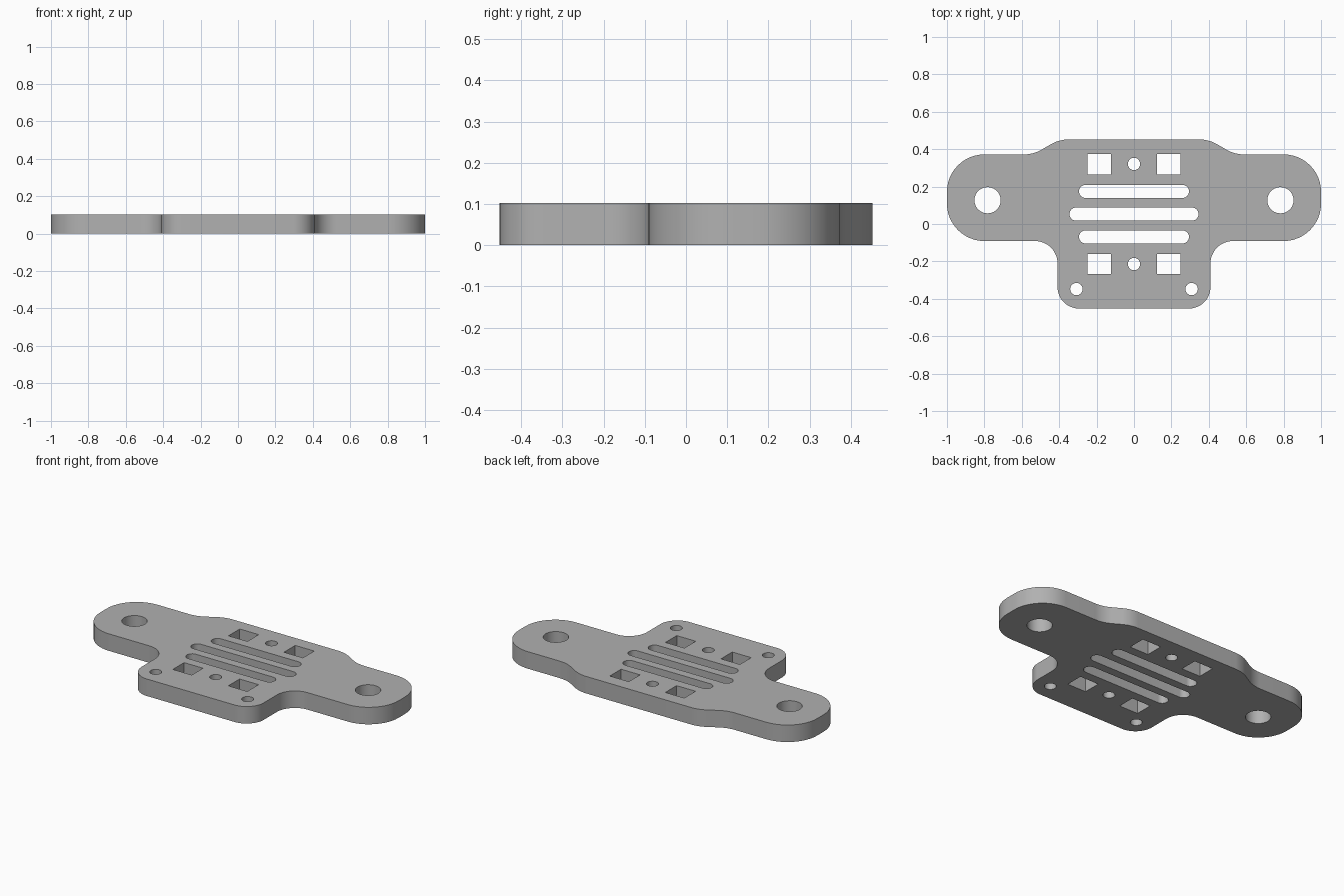
import bpy
import math
from mathutils import Vector

THICK = 0.103

cube = bpy.data.objects.get("Cube")
if cube:
    bpy.data.objects.remove(cube, do_unlink=True)

grey = bpy.data.materials.new("plain grey")
grey.use_nodes = True
colour = (0.44, 0.44, 0.44, 1)
grey.diffuse_color = colour
grey.node_tree.nodes["Principled BSDF"].inputs["Base Color"].default_value = colour


def fillet(corners, steps=12):
    """Round each (x, y, radius) corner of a closed outline with a tangent arc."""
    out = []
    for i, (x, y, r) in enumerate(corners):
        p = Vector((x, y))
        a = (Vector(corners[i - 1][:2]) - p).normalized()
        b = (Vector(corners[(i + 1) % len(corners)][:2]) - p).normalized()
        half = a.angle(b) / 2
        start = p + a * (r / math.tan(half))
        centre = p + (a + b).normalized() * (r / math.sin(half))
        sweep = math.pi - 2 * half
        if a.x * b.y - a.y * b.x > 0:
            sweep = -sweep
        for k in range(steps + 1):
            t = sweep * k / steps
            d = start - centre
            out.append(centre + Vector((d.x * math.cos(t) - d.y * math.sin(t),
                                        d.x * math.sin(t) + d.y * math.cos(t))))
    return out


def circle(x, y, r, n=40):
    return [Vector((x + r * math.cos(math.tau * k / n),
                    y + r * math.sin(math.tau * k / n))) for k in range(n)]


def slot(y, half, r, n=12):
    """Horizontal slot with round ends, centred on x = 0."""
    pts = []
    for side, turn in ((1, -math.pi / 2), (-1, math.pi / 2)):
        for k in range(n + 1):
            t = turn + math.pi * k / n
            pts.append(Vector((side * (half - r) + r * math.cos(t), y + r * math.sin(t))))
    return pts


def rectangle(x, y, w, h):
    return [Vector((x + sx * w / 2, y + sy * h / 2))
            for sx, sy in ((-1, -1), (1, -1), (1, 1), (-1, 1))]


# Outer outline: right half, then mirrored
right = [(0.409, -0.452, 0.115), (0.409, -0.091, 0.12), (1.0, -0.091, 0.2),
         (1.0, 0.372, 0.2), (0.538, 0.372, 0.19), (0.4, 0.452, 0.19)]
left = [(-x, y, r) for x, y, r in reversed(right)]
loops = [fillet(right + left)]

# Round holes, square holes and slots
for s in (-1, 1):
    loops.append(circle(s * 0.783, 0.127, 0.07))
    loops.append(circle(s * 0.308, -0.348, 0.033))
    for y in (0.319, -0.214):
        loops.append(rectangle(s * 0.186, y, 0.127, 0.108))
for y in (0.321, -0.214):
    loops.append(circle(0, y, 0.033))
for y, half in ((0.174, 0.294), (0.053, 0.345), (-0.069, 0.294)):
    loops.append(slot(y, half, 0.035))

# Filled, extruded profile turned into a mesh
curve = bpy.data.curves.new("plate_profile", "CURVE")
curve.dimensions = "2D"
curve.fill_mode = "BOTH"
curve.extrude = THICK / 2
for pts in loops:
    spline = curve.splines.new("POLY")
    spline.points.add(len(pts) - 1)
    for point, p in zip(spline.points, pts):
        point.co = (p.x, p.y, 0, 1)
    spline.use_cyclic_u = True
curve.materials.append(grey)

plate = bpy.data.objects.new("mounting_plate", curve)
plate.location.z = THICK / 2
bpy.context.collection.objects.link(plate)
bpy.ops.object.select_all(action="DESELECT")
plate.select_set(True)
bpy.context.view_layer.objects.active = plate
bpy.ops.object.convert(target="MESH")

# Weld the caps to the walls, face outward and smooth the rounded walls
bpy.ops.object.mode_set(mode="EDIT")
bpy.ops.mesh.select_all(action="SELECT")
bpy.ops.mesh.remove_doubles(threshold=0.0002)
bpy.ops.mesh.normals_make_consistent(inside=False)
bpy.ops.object.mode_set(mode="OBJECT")
bpy.ops.object.shade_smooth_by_angle(angle=math.radians(30))
